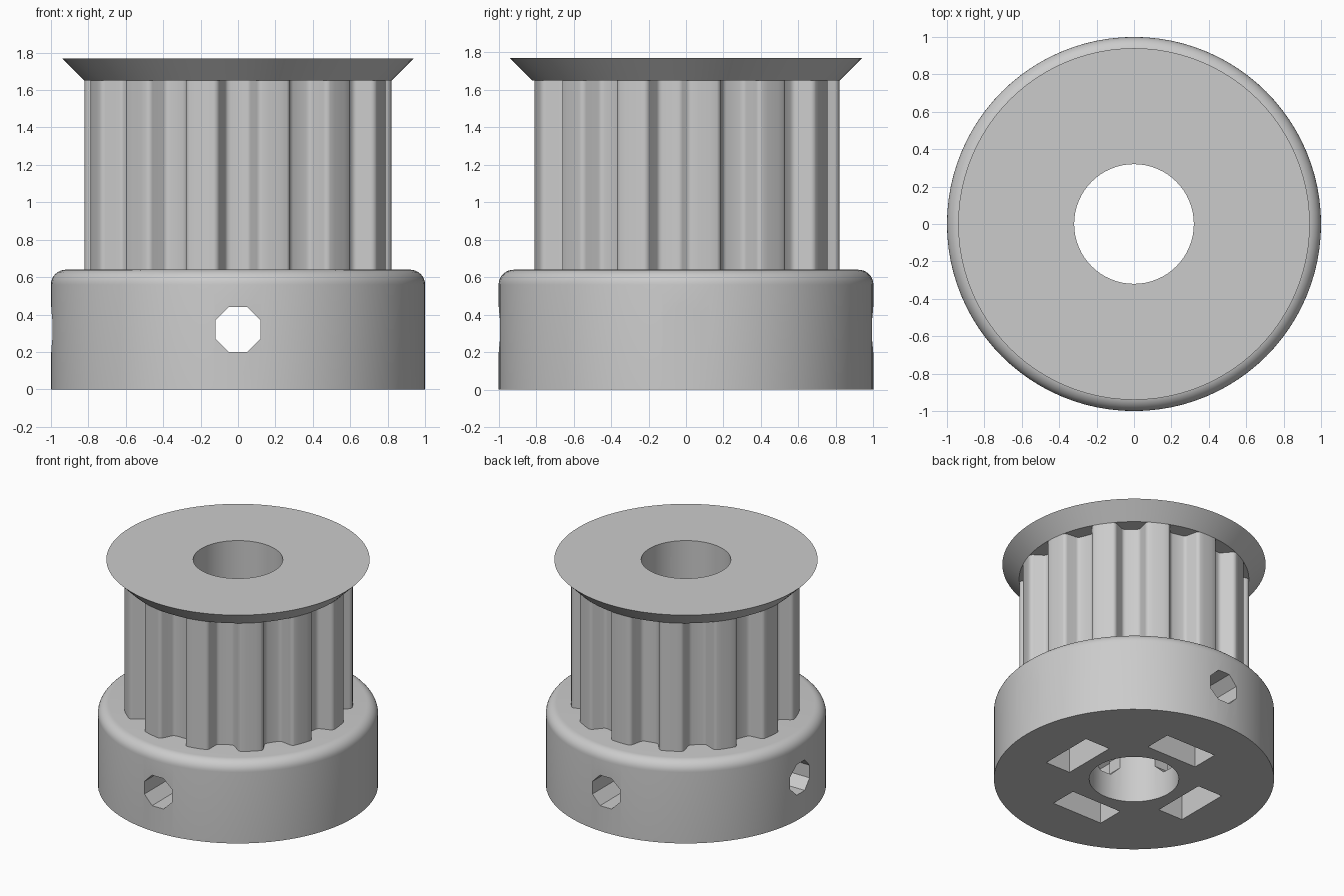
import bpy, bmesh
from math import pi, cos, sin, sqrt, asin
from mathutils import Matrix

TEETH, RIM, BORE = 13, 0.82, 0.32
PITCH = 2 * pi / TEETH

cube = bpy.data.objects.get("Cube")
if cube:
    bpy.data.objects.remove(cube)

grey = bpy.data.materials.new("plain_grey")
grey.use_nodes = True
grey.diffuse_color = (0.6, 0.6, 0.6, 1)
grey.node_tree.nodes["Principled BSDF"].inputs["Base Color"].default_value = grey.diffuse_color


def add_object(name, bm):
    bmesh.ops.recalc_face_normals(bm, faces=bm.faces)
    mesh = bpy.data.meshes.new(name)
    bm.to_mesh(mesh)
    bm.free()
    mesh.materials.append(grey)
    obj = bpy.data.objects.new(name, mesh)
    bpy.context.collection.objects.link(obj)
    return obj


def prism(name, outline, low, high, matrix=Matrix()):
    """Extrude a flat outline from low to high along local z."""
    bm = bmesh.new()
    face = bm.faces.new([bm.verts.new((x, y, low)) for x, y in outline])
    new = bmesh.ops.extrude_face_region(bm, geom=[face])["geom"]
    verts = [v for v in new if isinstance(v, bmesh.types.BMVert)]
    bmesh.ops.translate(bm, verts=verts, vec=(0, 0, high - low))
    bm.transform(matrix)
    return add_object(name, bm)


def lathe(name, profile, sides=96):
    """Stack rings of (radius, height) and cap both ends."""
    bm = bmesh.new()
    rings = [[bm.verts.new((r * cos(2 * pi * i / sides), r * sin(2 * pi * i / sides), z))
              for i in range(sides)] for r, z in profile]
    for a, b in zip(rings, rings[1:]):
        for i in range(sides):
            j = (i + 1) % sides
            bm.faces.new((a[i], a[j], b[j], b[i]))
    bm.faces.new(rings[0])
    bm.faces.new(rings[-1])
    return add_object(name, bm)


def finish(obj, cutters):
    """Cut the openings, then smooth the curved surfaces."""
    bpy.ops.object.select_all(action='DESELECT')
    obj.select_set(True)
    bpy.context.view_layer.objects.active = obj
    for cutter in cutters:
        mod = obj.modifiers.new("cut", 'BOOLEAN')
        mod.operation, mod.solver, mod.object = 'DIFFERENCE', 'EXACT', cutter
        bpy.ops.object.modifier_apply(modifier=mod.name)
    bpy.ops.object.shade_smooth_by_angle(angle=pi / 6)


# Hub with a rounded upper rim
round_r, hub_top = 0.08, 0.64
rim = [(1 - round_r + round_r * cos(a * pi / 16), hub_top - round_r + round_r * sin(a * pi / 16))
       for a in range(9)]
hub = lathe("hub", [(1, 0)] + rim)

# Toothed barrel: filleted trapezoid grooves separated by round lands
half = [(0.130, 0), (0.121, 0.001), (0.113, 0.005), (0.106, 0.010), (0.101, 0.018),
        (0.068, 0.084), (0.063, 0.091), (0.056, 0.097), (0.047, 0.100), (0.038, 0.102)]
groove = [(-t, d) for t, d in half] + [(t, d) for t, d in reversed(half)]
floor_r = sqrt(RIM ** 2 - half[0][0] ** 2)
edge = asin(half[0][0] / RIM)
outline = []
for i in range(TEETH):
    mid = -pi / 2 + i * PITCH
    c, s = cos(mid), sin(mid)
    outline += [(c * (floor_r - d) - s * t, s * (floor_r - d) + c * t) for t, d in groove]
    for k in range(1, 4):
        a = mid + edge + (PITCH - 2 * edge) * k / 4
        outline.append((RIM * cos(a), RIM * sin(a)))
barrel = prism("toothed_barrel", outline, hub_top, 1.65)

# Flared belt flange
flange = lathe("flange", [(RIM, 1.65), (0.94, 1.77)])

# Cutters: shaft bore, four screw holes, four nut slots open at the bottom
bore = lathe("bore_cutter", [(BORE, -0.5), (BORE, 2.5)], 64)
octagon = [(0.13 * cos((k + 0.5) * pi / 4), 0.13 * sin((k + 0.5) * pi / 4)) for k in range(8)]
slot = [(-0.22, -0.5), (0.22, -0.5), (0.22, 0.127), (0, 0.254), (-0.22, 0.127)]
side_cutters = []
for i in range(4):
    # local z points outward, local y points up
    place = (Matrix.Translation((0, 0, 0.32)) @ Matrix.Rotation(i * pi / 2, 4, 'Z')
             @ Matrix.Rotation(pi / 2, 4, 'X'))
    side_cutters.append(prism("screw_hole_cutter", octagon, -1.2, -0.1, place))
    side_cutters.append(prism("nut_slot_cutter", slot, -0.632, -0.416, place))

finish(hub, [bore] + side_cutters)
finish(barrel, [bore])
finish(flange, [bore])
for cutter in [bore] + side_cutters:
    bpy.data.objects.remove(cutter)
